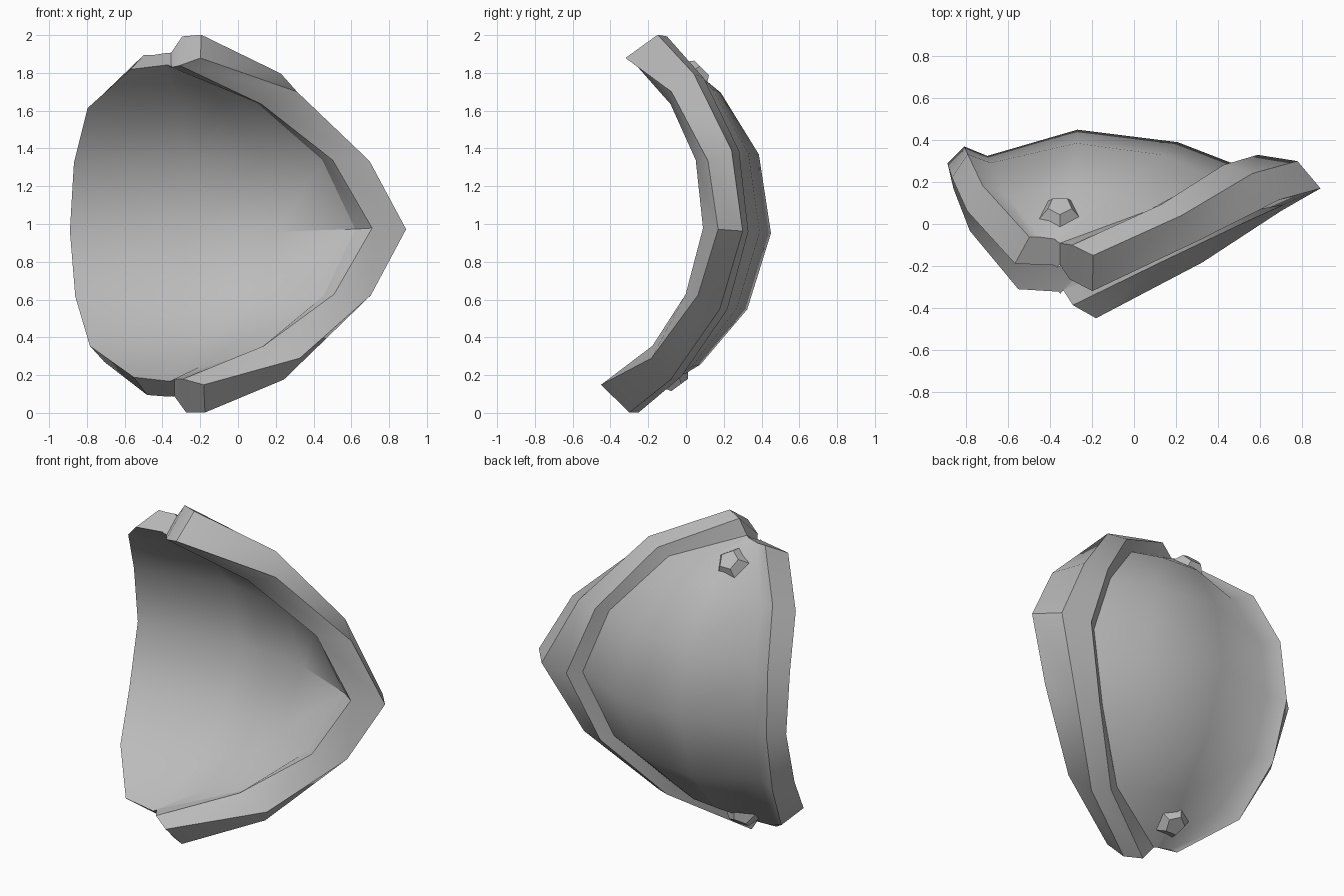
import bpy, bmesh, math
from mathutils import Vector

if "Cube" in bpy.data.objects:
    bpy.data.objects.remove(bpy.data.objects["Cube"])

steel = bpy.data.materials.new("grey steel")
steel.diffuse_color = (0.5, 0.5, 0.5, 1)
steel.use_nodes = True
steel.node_tree.nodes["Principled BSDF"].inputs["Base Color"].default_value = steel.diffuse_color


def lean(p):
    """Tilt the symmetric design (x, depth, height from middle) slightly backward."""
    x, y, h = p
    return Vector((x - 0.01 * h, y + 0.075 * h, 1.0 - 0.075 * (y + 0.2) + h))


def finish(name, bm, angle):
    bmesh.ops.recalc_face_normals(bm, faces=bm.faces)
    mesh = bpy.data.meshes.new(name)
    bm.to_mesh(mesh)
    bm.free()
    mesh.materials.append(steel)
    ob = bpy.data.objects.new(name, mesh)
    bpy.context.collection.objects.link(ob)
    bpy.ops.object.select_all(action='DESELECT')
    ob.select_set(True)
    bpy.context.view_layer.objects.active = ob
    if angle:
        bpy.ops.object.shade_smooth_by_angle(angle=math.radians(angle))
    return ob


def loft(name, half, angle, skip, caps):
    """Skin sections from top to middle and mirrored to the bottom, open at side 'skip'."""
    sections = half + [[(x, y, -h) for x, y, h in s] for s in half[-2::-1]]
    bm = bmesh.new()
    rings = [[bm.verts.new(lean(p)) for p in s] for s in sections]
    n = len(rings[0])
    for a, b in zip(rings, rings[1:]):
        for i in range(n):
            if i != skip:
                j = (i + 1) % n
                bm.faces.new((a[i], a[j], b[j], b[i]))
    for ring in (rings[0], rings[-1]):
        for cap in caps:
            bm.faces.new([ring[i] for i in cap])
    return finish(name, bm, angle)


# Raised rim sections: inner front, outer front, outer back, inner back, back join, front join
rim = [
    [(-.30, -.325, .83), (-.19, -.385, .865), (-.185, -.225, 1.0),
     (-.285, -.175, .995), (-.345, -.16, .91), (-.345, -.255, .825)],
    [(.13, -.13, .64), (.32, -.13, .705), (.235, -.02, .81),
     (.14, .035, .79), (.08, .01, .74), (.11, -.075, .648)],
    [(.505, .025, .355), (.70, .09, .355), (.57, .21, .42),
     (.43, .25, .42), (.37, .20, .40), (.45, .08, .36)],
    [(.71, .09, 0), (.89, .17, 0), (.78, .30, 0),
     (.59, .33, 0), (.52, .27, 0), (.62, .16, 0)],
]
loft("raised_rim", rim, 38, 4, [(0, 1, 2, 3), (0, 3, 4, 5)])

# Shell outer skin: lip front, lip back, lip root, dome middle, dome side
outer = [
    [(-.56, -.25, .815), (-.49, -.13, .90), (-.44, -.13, .90),
     (-.37, -.14, .91), (-.36, -.15, .908)],
    [(-.79, .015, .63), (-.715, .13, .705), (-.60, .085, .66),
     (-.30, .13, .72), (-.08, .085, .735)],
    [(-.865, .195, .355), (-.79, .305, .38), (-.68, .265, .355),
     (-.27, .355, .41), (.13, .30, .41)],
    [(-.89, .29, 0), (-.81, .37, 0), (-.70, .325, 0),
     (-.27, .45, 0), (.21, .39, 0)],
]
# Close each section through the rim and back along the hollow side
thickness = [.12, .08, .055, .05]
shell = []
for skin, ring, t in zip(outer, rim, thickness):
    inner = [(x, y - t, h * .92) for x, y, h in (skin[4], skin[3])]
    shell.append(skin + [ring[4], ring[5]] + inner)
loft("curved_shell", shell, 37, 5, [range(9)])

# Low five-sided studs near the upper and lower ends
for name, side in (("upper_stud", 1), ("lower_stud", -1)):
    bm = bmesh.new()
    bmesh.ops.create_cone(bm, cap_ends=True, segments=5, radius1=.13,
                          radius2=.06, depth=.09)
    normal = Vector((0, .65, .76 * side))
    turn = normal.to_track_quat('Z', 'Y')
    centre = Vector((-.345, -.005, .805 * side))
    for v in bm.verts:
        v.co = lean(centre + turn @ v.co)
    finish(name, bm, 0)
